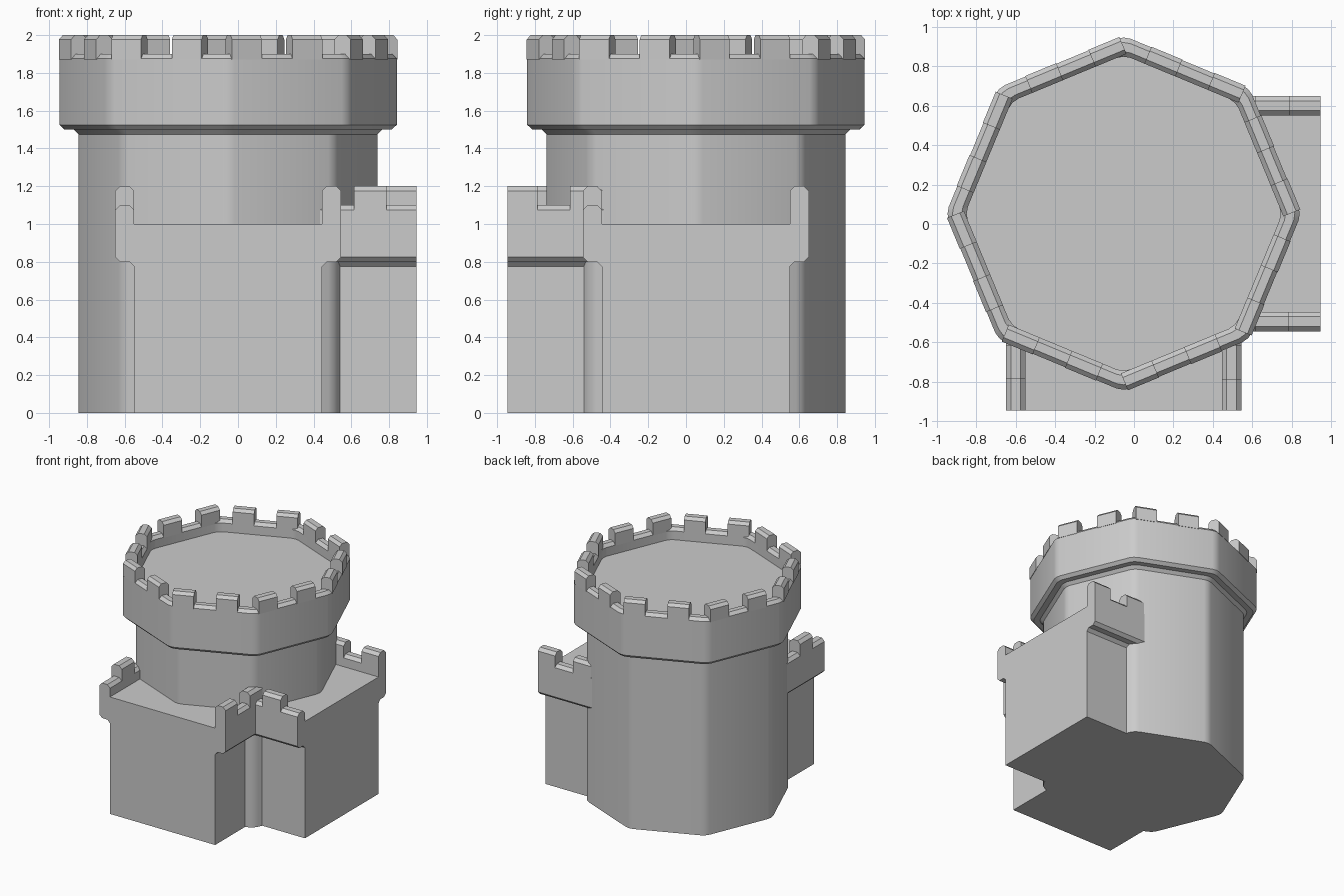
import bpy, bmesh, math
from mathutils import Matrix, Vector

if "Cube" in bpy.data.objects:
    bpy.data.objects.remove(bpy.data.objects["Cube"])

CENTRE = Vector((-0.0525, 0.0525, 0))   # tower axis


def finish(name, bm):
    bmesh.ops.recalc_face_normals(bm, faces=bm.faces)
    mesh = bpy.data.meshes.new(name)
    bm.to_mesh(mesh)
    bm.free()
    ob = bpy.data.objects.new(name, mesh)
    ob.location = CENTRE
    bpy.context.collection.objects.link(ob)
    return ob


def loft(bm, rings):
    """Skin closed rings of points and cap both ends."""
    vs = [[bm.verts.new(p) for p in ring] for ring in rings]
    n = len(vs[0])
    for a, b in zip(vs, vs[1:]):
        for i in range(n):
            j = (i + 1) % n
            bm.faces.new((a[i], a[j], b[j], b[i]))
    bm.faces.new(vs[0])
    bm.faces.new(vs[-1])


def prism(bm, profile, start, end, angle):
    """Extrude a (sideways, height) profile outward... along -y, then turn it."""
    turn = Matrix.Rotation(math.radians(angle), 3, 'Z')
    loft(bm, [[turn @ Vector((u, -d, z)) for u, z in profile] for d in (start, end)])


def octagon(r, z, w=0.035):
    """Octagon with narrow blunted corners pointing along the axes."""
    pts = []
    for k in range(8):
        turn = Matrix.Rotation(math.radians(45 * k), 3, 'Z')
        pts += [turn @ Vector((r, s * w, z)) for s in (-1, 0, 1)]
    # middle point slightly proud to round the corner
    for i in range(1, 24, 3):
        k = 1 + 0.006 / r
        pts[i] = Vector((pts[i].x * k, pts[i].y * k, z))
    return pts


def capped_wall(inner, outer, bottom, top, c=0.025):
    """Merlon section with both top edges chamfered."""
    return [(inner, bottom), (outer, bottom), (outer, top - c),
            (outer - c, top), (inner + c, top), (inner, top - c)]


# Round tower with flared parapet and sunken roof
bm = bmesh.new()
tower_profile = [(0.785, 0), (0.785, 1.475), (0.81, 1.5), (0.86, 1.5), (0.887, 1.525),
                 (0.887, 1.875), (0.862, 1.9), (0.815, 1.9), (0.79, 1.875), (0.79, 1.8)]
loft(bm, [octagon(r, z) for r, z in tower_profile])
tower = finish("tower", bm)
bpy.ops.object.select_all(action='DESELECT')
tower.select_set(True)
bpy.context.view_layer.objects.active = tower
bpy.ops.object.shade_smooth_by_angle(angle=math.radians(30))

# Tower merlons, two straight ones on every side
bm = bmesh.new()
section = capped_wall(0.743, 0.836, 1.87, 2.0, 0.023)
for k in range(8):
    turn = Matrix.Rotation(math.radians(45 * k + 22.5), 3, 'Z')
    for t in (-0.109, 0.238):
        loft(bm, [[turn @ Vector((r, -(t + e), z)) for r, z in section]
                  for e in (-0.085, 0.085)])
finish("tower_merlons", bm)

# Two wall stubs at right angles: solid base, walkway and overhanging parapets
half = [(0.4975, 0), (0.4975, 0.775), (0.5225, 0.8), (0.5725, 0.8), (0.5975, 0.825),
        (0.5975, 1.075), (0.5725, 1.1), (0.5225, 1.1), (0.4975, 1.075), (0.4975, 1.0)]
wall_profile = half + [(-u, z) for u, z in reversed(half)]
right_merlon = capped_wall(0.4975, 0.5975, 1.07, 1.2)
left_merlon = [(-u, z) for u, z in right_merlon]
for name, angle in (("front_wall", 0), ("right_wall", 90)):
    bm = bmesh.new()
    prism(bm, wall_profile, 0.46, 0.9975, angle)
    finish(name, bm)
    bm = bmesh.new()
    prism(bm, right_merlon, 0.8375, 0.9975, angle)
    prism(bm, right_merlon, 0.4975, 0.6675, angle)
    prism(bm, left_merlon, 0.6675, 0.8375, angle)
    finish(name + "_merlons", bm)
